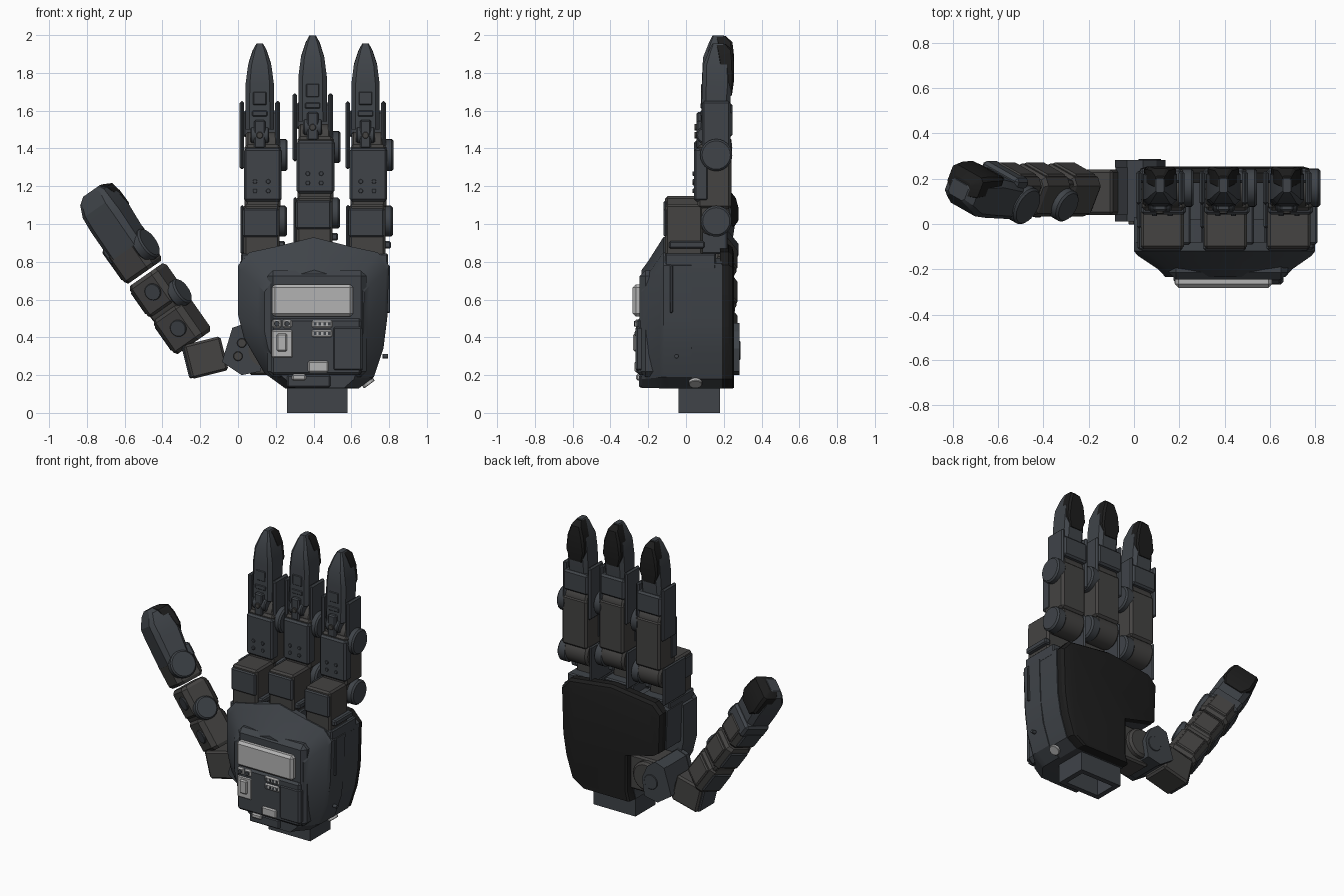
import bpy, bmesh, math
from mathutils import Matrix, Vector

if "Cube" in bpy.data.objects:
    bpy.data.objects.remove(bpy.data.objects["Cube"])

def material(name, r, g, b):
    m = bpy.data.materials.new(name)
    m.diffuse_color = (r, g, b, 1)
    m.use_nodes = True
    m.node_tree.nodes["Principled BSDF"].inputs["Base Color"].default_value = m.diffuse_color
    return m

SHELL = material("shell", .050, .057, .066)
SERVO = material("servo", .058, .056, .054)
BLACK = material("rubber", .012, .012, .012)
LIGHT = material("light_grey", .45, .45, .45)
M = Matrix()  # current part frame

def finish(name, bm, mat):
    bmesh.ops.transform(bm, matrix=M, verts=bm.verts)
    bmesh.ops.recalc_face_normals(bm, faces=bm.faces)
    me = bpy.data.meshes.new(name)
    bm.to_mesh(me)
    bm.free()
    me.materials.append(mat)
    ob = bpy.data.objects.new(name, me)
    bpy.context.collection.objects.link(ob)
    return ob

def box(name, x, y, z, mat=SHELL, bevel=.008):
    bm = bmesh.new()
    bmesh.ops.create_cube(bm, size=1)
    for v in bm.verts:
        v.co = [(a + b) / 2 + c * (b - a) for (a, b), c in zip((x, y, z), v.co)]
    if bevel:
        bmesh.ops.bevel(bm, geom=bm.edges[:], offset=bevel, segments=1, affect='EDGES')
    return finish(name, bm, mat)

def cyl(name, centre, r, length, axis, mat=SHELL, seg=24):
    bm = bmesh.new()
    bmesh.ops.create_cone(bm, segments=seg, radius1=r, radius2=r, depth=length, cap_ends=True)
    caps = [e for e in bm.edges if abs(e.verts[0].co.z - e.verts[1].co.z) < 1e-5]
    bmesh.ops.bevel(bm, geom=caps, offset=min(r, length) * .15, segments=1, affect='EDGES')
    q = Vector((0, 0, 1)).rotation_difference(Vector(axis)).to_matrix().to_4x4()
    bmesh.ops.transform(bm, matrix=Matrix.Translation(centre) @ q, verts=bm.verts)
    return finish(name, bm, mat)

def skin(name, rings, mat=SHELL):
    bm = bmesh.new()
    vs = [[bm.verts.new(p) for p in r] for r in rings]
    n = len(vs[0])
    for a, b in zip(vs, vs[1:]):
        for i in range(n):
            bm.faces.new((a[i], a[(i + 1) % n], b[(i + 1) % n], b[i]))
    bm.faces.new(vs[0])
    bm.faces.new(vs[-1])
    return finish(name, bm, mat)

def octagon(z, w, y0, y1, c=.3):
    k = min(w, (y1 - y0) / 2) * c
    return [(-w + k, y0, z), (w - k, y0, z), (w, y0 + k, z), (w, y1 - k, z),
            (w - k, y1, z), (-w + k, y1, z), (-w, y1 - k, z), (-w, y0 + k, z)]

def slices(outline, rows, cx=.41, cz=.14):
    return [[(cx + (x - cx) * sx, y, cz + (z - cz) * sz) for x, z in outline] for y, sx, sz in rows]

# ---------- palm ----------
front = [(0, .78), (.06, .85), (.2, .88), (.4, .93), (.6, .88), (.74, .85), (.8, .78), (.79, .5),
         (.77, .34), (.72, .19), (.64, .13), (.25, .13), (.14, .21), (.03, .4), (0, .52)]
skin("palm_front_shell", slices(front, [(-.08, 1, 1), (-.12, 1, 1), (-.14, .96, .96),
                                        (-.2, .74, .84), (-.235, .66, .78)]))
body = [(x, min(z, .8)) for x, z in front if x not in (.2, .6, .4)]
skin("palm_core", slices(body, [(-.09, 1, 1), (.03, 1, 1)]))
rear = [(.01, .80), (.07, .86), (.4, .9), (.73, .86), (.795, .79), (.785, .48), (.76, .33),
        (.71, .18), (.63, .13), (.25, .13), (.27, .2), (.27, .47), (.02, .53)]
rear_body = [(x, min(z, .82)) for x, z in rear]
skin("palm_rear_shell", slices(rear_body, [(.02, 1, 1), (.19, 1, 1)]))
skin("palm_pad", slices(rear, [(.18, .98, .99), (.225, .98, .99), (.245, .95, .97), (.255, .87, .92)]), BLACK)
cyl("side_port", (.69, .05, .158), .035, .02, (.6, 0, -.8), LIGHT)
for z in (.3, .68):
    cyl("side_screw", (.78, -.05, z), .012, .03, (1, 0, 0))
box("side_rib", (.78, .805), (-.085, -.07), (.53, .78), bevel=.003)

# wrist socket, open at the bottom
def rect(z, t):
    return [(.26 + t, -.04 + t, z), (.58 - t, -.04 + t, z), (.58 - t, .18 - t, z), (.26 + t, .18 - t, z)]
skin("wrist_socket", [rect(.16, 0), rect(0, 0), rect(0, .035), rect(.12, .035)])

# ---------- electronics on the front ----------
box("front_panel", (.155, .68), (-.245, -.14), (.19, .755), bevel=.03)
box("lower_panel", (.175, .655), (-.262, -.2), (.2, .5), bevel=.014)
box("panel_step", (.5, .66), (-.268, -.2), (.22, .46), bevel=.012)
box("panel_foot", (.26, .49), (-.25, -.15), (.135, .2))
box("battery", (.18, .61), (-.282, -.19), (.51, .68), LIGHT, .016)
box("switch_frame", (.178, .29), (-.268, -.22), (.29, .44), LIGHT)
box("switch_rocker", (.205, .26), (-.28, -.22), (.325, .42), LIGHT)
for x in (.18, .235):
    box("terminal", (x, x + .05), (-.27, -.22), (.45, .495), LIGHT)
    cyl("terminal_screw", (x + .025, -.27, .472), .014, .01, (0, 1, 0), SHELL, 12)
for z in (.4, .45):
    box("pin_header", (.39, .5), (-.27, -.22), (z, z + .04), LIGHT)
    for i in range(4):
        box("header_hole", (.402 + i * .025, .415 + i * .025), (-.273, -.26), (z + .012, z + .028), SHELL, 0)
box("usb_port", (.37, .48), (-.272, -.2), (.215, .275), LIGHT)
box("charge_port", (.285, .36), (-.265, -.2), (.172, .205), LIGHT)

# ---------- finger parts ----------
def finger_tip(widths=(.075, .075, .062, .035, .018)):
    w = widths
    skin("fingertip_shell", [octagon(z, a, y0, y1) for z, a, y0, y1 in (
        (1.5, w[0], .08, .22), (1.74, w[1], .085, .243), (1.84, w[2], .09, .235),
        (1.92, w[3], .122, .225), (1.955, w[4], .14, .2))])
    skin("fingertip_pad", [octagon(z, a, y0, y1) for z, a, y0, y1 in (
        (1.68, w[0] * .6, .21, .243), (1.75, w[1] * .93, .19, .253), (1.85, w[2] * .97, .17, .254),
        (1.92, w[3] * 1.06, .16, .246), (1.952, w[4] * 1.06, .155, .212))], BLACK)

def finger():
    global M
    box("knuckle_bracket", (-.11, .11), (-.112, .16), (.76, .845))
    box("knuckle_servo", (-.095, .095), (-.11, .09), (.83, 1.105), SERVO, .012)
    box("knuckle_cap", (-.1, .09), (-.118, .06), (.93, 1.085), SHELL, .01)
    box("knuckle_side_plate", (-.112, -.094), (-.02, .22), (.84, 1.1))
    cyl("knuckle_hub", (.1, .16, 1.015), .082, .07, (1, 0, 0))
    box("knuckle_clip", (.08, .125), (-.09, .1), (.87, .91))
    cyl("knuckle_barrel", (0, .145, 1.03), .093, .18, (1, 0, 0), SERVO)
    box("finger_servo", (-.09, .1), (.06, .24), (1.08, 1.42), SERVO, .014)
    box("finger_front_plate", (-.094, .105), (.042, .12), (1.12, 1.4), SHELL, .012)
    for x in (-.035, .035):
        for z in (1.175, 1.225):
            cyl("screw", (x, .042, z), .012, .014, (0, 1, 0), SHELL, 10)
    cyl("finger_hub", (.105, .16, 1.365), .085, .066, (1, 0, 0))
    cyl("finger_barrel", (0, .155, 1.41), .078, .17, (1, 0, 0), SERVO)
    for x0, x1 in ((-.116, -.092), (.072, .098)):
        box("fork_arm", (x0, x1), (.085, .235), (1.29, 1.65), SHELL, .01)
    box("fork_bridge", (-.1, .085), (.18, .245), (1.46, 1.6), SHELL, .012)
    cyl("link_joint", (-.01, .1, 1.47), .045, .1, (1, 0, 0))
    box("link_rod", (-.04, .02), (.055, .12), (1.4, 1.55))
    cyl("link_pin", (-.01, .06, 1.47), .018, .03, (0, 1, 0), SERVO, 12)
    box("tip_rib", (-.05, .03), (.077, .1), (1.57, 1.6), SHELL, .004)
    box("tip_window", (-.045, .025), (.079, .1), (1.63, 1.7), SHELL, .004)
    M = M @ Matrix.Translation((-.01, 0, 0))
    finger_tip()

for cx, dz in ((.125, 0), (.405, .042), (.685, 0)):
    M = Matrix.Translation((cx, 0, dz))
    finger()

# ---------- thumb ----------
M = Matrix()
box("thumb_base_servo", (.06, .29), (.02, .21), (.2, .44), SERVO, .012)
cyl("thumb_base_barrel", (.14, .13, .33), .1, .24, (0, 1, 0), SERVO)
plate = [(-.085, .27), (-.03, .45), (.04, .475), (.1, .43), (.14, .34), (.12, .22), (.02, .2)]
for y in (.01, .25):
    skin("thumb_bracket_plate", slices(plate, [(y, 1, 1), (y + .032, 1, 1)]))
skin("thumb_bracket_web", slices(plate, [(.03, .97, .97), (.26, .97, .97)], .02, .33))
cyl("bracket_slot_top", (.02, .008, .37), .025, .02, (0, 1, 0), SERVO, 16)
cyl("bracket_slot_bottom", (.0, .008, .3), .025, .02, (0, 1, 0), SERVO, 16)
cyl("bracket_horn", (.07, .28, .33), .05, .015, (0, 1, 0))

# elbow servo
M = Matrix.Translation((-.17, .14, .295)) @ Matrix.Rotation(math.radians(-14), 4, 'Y')
box("thumb_elbow_servo", (-.1, .1), (-.1, .1), (-.095, .09), SERVO, .012)
box("thumb_elbow_cap", (-.112, -.085), (-.085, .085), (-.09, .085))

# leaning, rolled thumb chain
T = (Matrix.Translation((-.245, .15, .388)) @ Matrix.Rotation(math.radians(-35), 4, 'Y')
     @ Matrix.Rotation(math.radians(-25), 4, 'Z'))
M = T
for i, z in enumerate((-.02, .215, .435)):
    e = z + (.22, .205, .19)[i]
    skin("thumb_servo", [octagon(z, .09, -.08, .08), octagon(z + .02, .1, -.096, .096),
                         octagon(e - .02, .1, -.096, .096), octagon(e, .09, -.08, .08)], SERVO)
    box("thumb_side_plate", (-.108, -.08), (-.07, .07), (z + .03, e - .03))
    box("thumb_back_plate", (-.07, .07), (.08, .106), (z + .03, e - .03), SERVO)
    if i < 2:
        cyl("thumb_cap", (.02, -.096, z + .11), .045, .02, (0, 1, 0))
for z, r in ((.24, .075), (.55, .088)):
    cyl("thumb_hub", (.105, -.02, z), r, .06, (1, 0, 0))
    cyl("thumb_barrel", (0, 0, z - .02), .085, .18, (1, 0, 0), SERVO)
box("thumb_fork", (-.105, .105), (-.085, .1), (.56, .66), SHELL, .015)
M = T @ Matrix.Translation((.015, 0, .585)) @ Matrix.Diagonal((1.36, 1.2, .8, 1)) @ Matrix.Translation((0, -.163, -1.5))
finger_tip((.076, .078, .074, .062, .035))

# ---------- shading ----------
bpy.ops.object.select_all(action='SELECT')
bpy.context.view_layer.objects.active = bpy.context.selected_objects[0]
bpy.ops.object.shade_smooth_by_angle(angle=math.radians(25))
